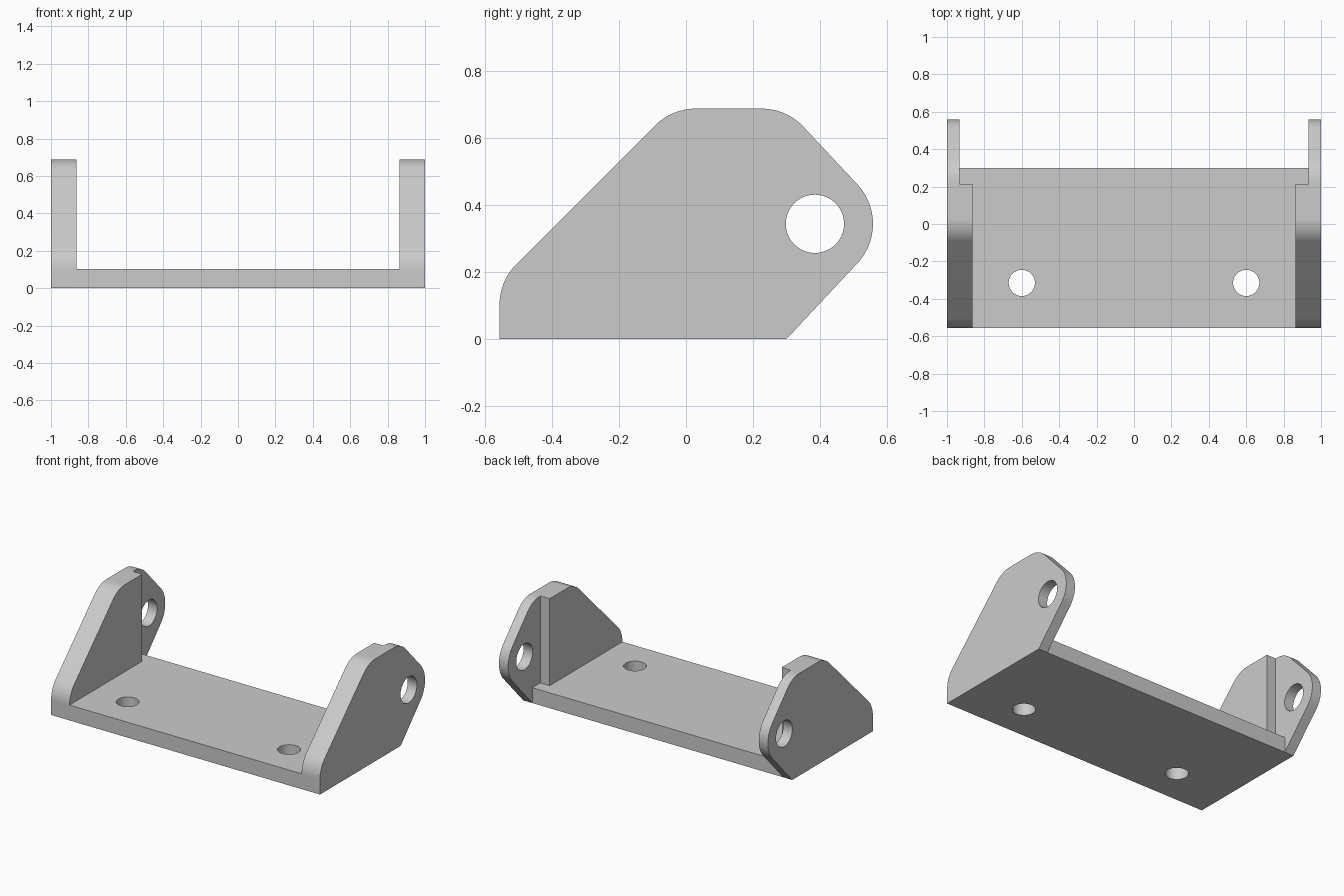
import bpy, bmesh, math
from mathutils import Vector

if "Cube" in bpy.data.objects:
    bpy.data.objects.remove(bpy.data.objects["Cube"], do_unlink=True)

PLATE_H, BACK, FRONT = 0.103, 0.30, -0.557
INNER, STEP_X, STEP_Y = 0.863, 0.932, 0.215
FILLET = 0.172

grey = bpy.data.materials.new("grey")
grey.use_nodes = True
colour = (0.6, 0.6, 0.6, 1)
grey.diffuse_color = colour
grey.node_tree.nodes["Principled BSDF"].inputs["Base Color"].default_value = colour


def make_object(name, bm):
    bmesh.ops.recalc_face_normals(bm, faces=bm.faces[:])
    mesh = bpy.data.meshes.new(name)
    bm.to_mesh(mesh)
    bm.free()
    mesh.materials.append(grey)
    obj = bpy.data.objects.new(name, mesh)
    bpy.context.collection.objects.link(obj)
    return obj


def box(name, lo, hi):
    bm = bmesh.new()
    bmesh.ops.create_cube(bm, size=1)
    for v in bm.verts:
        v.co = [(a + b) / 2 + c * (b - a) for a, b, c in zip(lo, hi, v.co)]
    return make_object(name, bm)


def cylinder(name, centre, radius, depth, along_x=False):
    bm = bmesh.new()
    bmesh.ops.create_cone(bm, cap_ends=True, segments=64, radius1=radius,
                          radius2=radius, depth=depth)
    obj = make_object(name, bm)
    if along_x:
        obj.rotation_euler.y = math.pi / 2
    obj.location = centre
    return obj


def rounded(corners, radius, steps=14):
    """Fillet every corner that has its rounding flag set."""
    out = []
    for i, (y, z, is_round) in enumerate(corners):
        p = Vector((y, z))
        if not is_round:
            out.append(p)
            continue
        a = (Vector(corners[i - 1][:2]) - p).normalized()
        b = (Vector(corners[(i + 1) % len(corners)][:2]) - p).normalized()
        half = a.angle(b) / 2
        centre = p + (a + b).normalized() * radius / math.sin(half)
        start = p + a * radius / math.tan(half) - centre
        end = p + b * radius / math.tan(half) - centre
        turn = start.angle(end)
        for k in range(steps + 1):
            t = k / steps
            out.append(centre + (start * math.sin((1 - t) * turn)
                                 + end * math.sin(t * turn)) / math.sin(turn))
    return out


def prism(name, outline, x0, x1):
    bm = bmesh.new()
    face = bm.faces.new([bm.verts.new((x0, p.x, p.y)) for p in outline])
    ext = bmesh.ops.extrude_face_region(bm, geom=[face])
    verts = [g for g in ext["geom"] if isinstance(g, bmesh.types.BMVert)]
    bmesh.ops.translate(bm, verts=verts, vec=(x1 - x0, 0, 0))
    return make_object(name, bm)


def boolean(target, tool, operation):
    mod = target.modifiers.new(operation, "BOOLEAN")
    mod.operation, mod.object, mod.solver = operation, tool, "EXACT"
    bpy.context.view_layer.objects.active = target
    bpy.ops.object.modifier_apply(modifier=mod.name)
    bpy.data.objects.remove(tool, do_unlink=True)


# Cheek outline in y and z, with rounding flags
cheek_outline = rounded([(FRONT, 0, False), (FRONT, 0.173, True), (-0.042, 0.688, True),
                         (0.30, 0.688, True), (0.622, 0.344, True), (BACK, 0, False)], FILLET)

# Base plate
bracket = box("mounting_bracket", (-0.95, FRONT, 0), (0.95, BACK, PLATE_H))

for side in (-1, 1):
    # Cheek, thinned behind the step, with its pivot hole
    cheek = prism("cheek", cheek_outline, side * INNER, side)
    xs = sorted((side * 0.8, side * STEP_X))
    boolean(cheek, box("step_cutter", (xs[0], STEP_Y, -0.1), (xs[1], 1, 1)), "DIFFERENCE")
    boolean(cheek, cylinder("pivot_cutter", (side, 0.385, 0.344), 0.087, 0.6, True), "DIFFERENCE")
    boolean(bracket, cheek, "UNION")
    # Screw hole in the base plate
    boolean(bracket, cylinder("screw_cutter", (side * 0.6, -0.315, 0.05), 0.07, 0.4), "DIFFERENCE")

# Smooth rounded edges, crisp corners
bpy.ops.object.select_all(action="DESELECT")
bracket.select_set(True)
bpy.context.view_layer.objects.active = bracket
bpy.ops.object.shade_smooth_by_angle(angle=math.radians(30))
